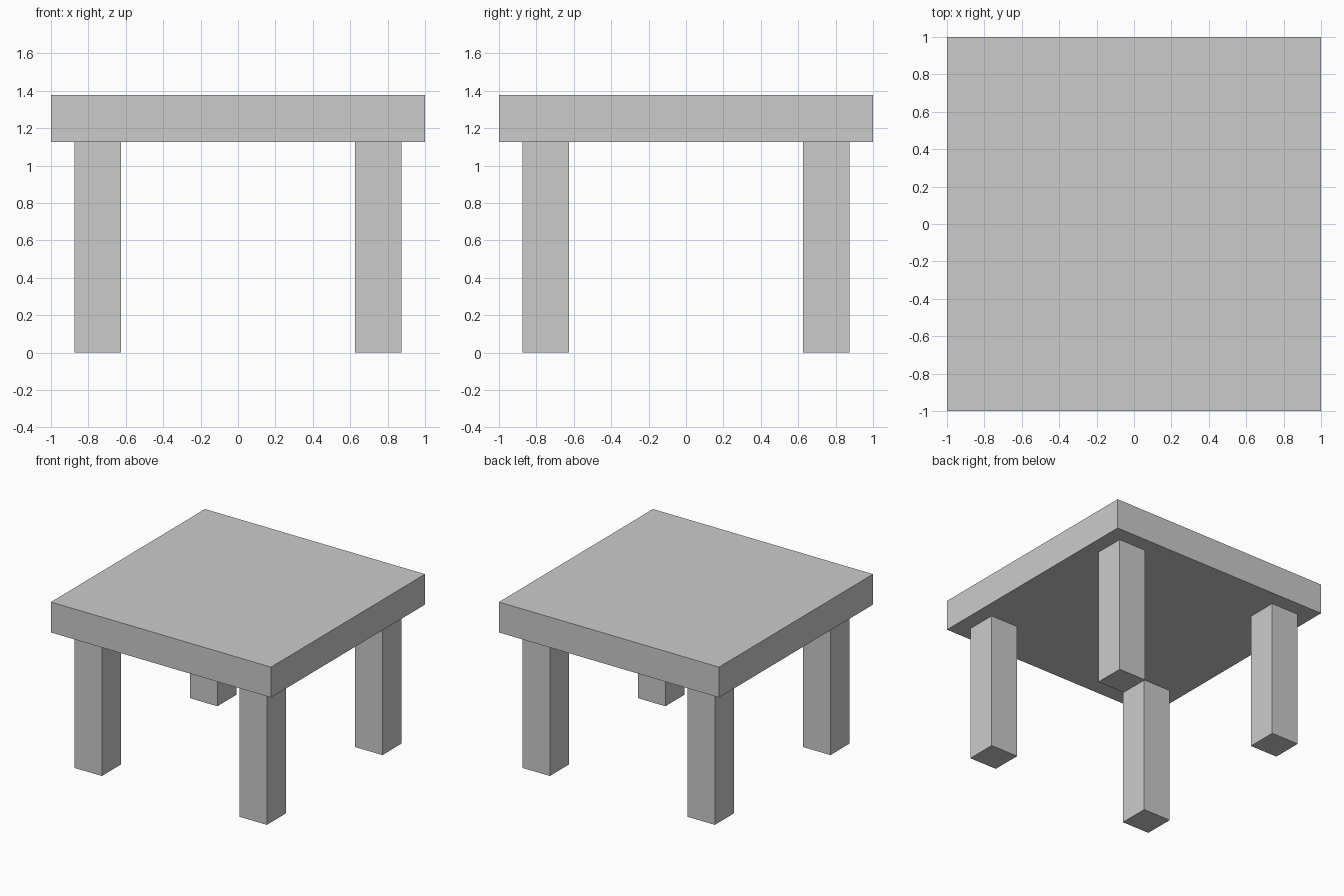
import bpy

if "Cube" in bpy.data.objects:
    bpy.data.objects.remove(bpy.data.objects["Cube"])

TOP_SIZE = 2.0
THICK = 0.25
LEG_HEIGHT = 1.127
LEG_OFFSET = 0.75


def box(name, size, centre):
    bpy.ops.mesh.primitive_cube_add(size=1, location=centre)
    obj = bpy.context.object
    obj.name = name
    obj.scale = size
    bpy.ops.object.transform_apply(location=False, rotation=False, scale=True)
    return obj


# Square slab
box("table_top", (TOP_SIZE, TOP_SIZE, THICK), (0, 0, LEG_HEIGHT + THICK / 2))

# Four square legs, inset from the corners
for y_name, y in (("front", -1), ("back", 1)):
    for x_name, x in (("left", -1), ("right", 1)):
        box(f"{y_name}_{x_name}_leg", (THICK, THICK, LEG_HEIGHT),
            (x * LEG_OFFSET, y * LEG_OFFSET, LEG_HEIGHT / 2))
